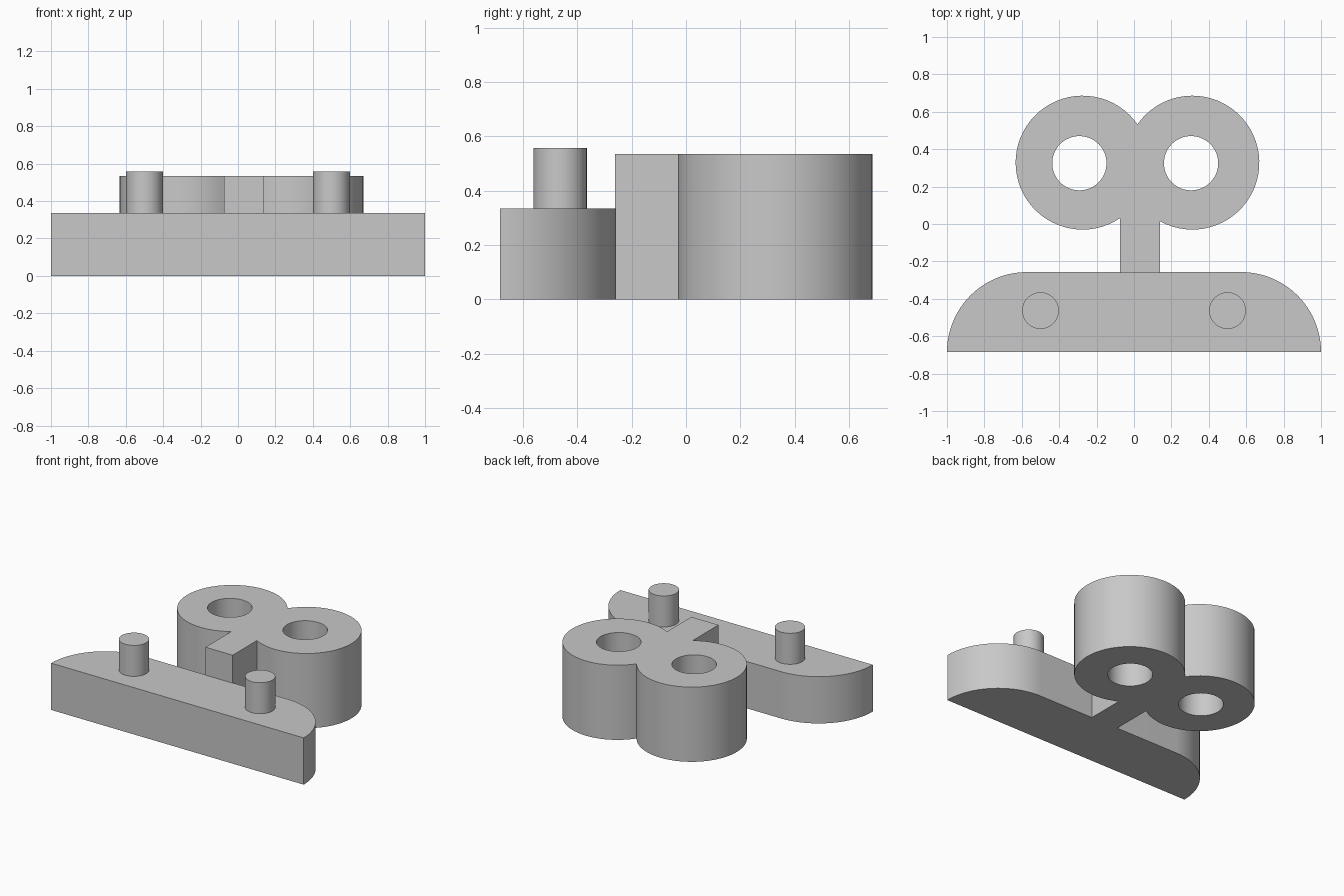
import bpy, bmesh
from math import acos, asin, cos, sin, pi, radians

cube = bpy.data.objects.get("Cube")
if cube:
    bpy.data.objects.remove(cube, do_unlink=True)

grey = bpy.data.materials.new("plain grey")
grey.use_nodes = True
colour = (0.58, 0.58, 0.58, 1)
grey.diffuse_color = colour
grey.node_tree.nodes["Principled BSDF"].inputs["Base Color"].default_value = colour


def arc(cx, cy, r, start, end, steps=48):
    return [(cx + r * cos(start + (end - start) * i / steps),
             cy + r * sin(start + (end - start) * i / steps))
            for i in range(steps + 1)]


def circle(cx, cy, r):
    return arc(cx, cy, r, 0, 2 * pi, 64)[:-1]


def prism(name, outlines, z0, z1):
    """Extrude closed outlines upward; inner outlines become holes."""
    curve = bpy.data.curves.new(name, "CURVE")
    curve.dimensions = "2D"
    curve.fill_mode = "BOTH"
    curve.extrude = (z1 - z0) / 2
    for points in outlines:
        spline = curve.splines.new("POLY")
        spline.points.add(len(points) - 1)
        for p, (x, y) in zip(spline.points, points):
            p.co = (x, y, 0, 1)
        spline.use_cyclic_u = True
    obj = bpy.data.objects.new(name, curve)
    bpy.context.collection.objects.link(obj)
    bpy.ops.object.select_all(action="DESELECT")
    obj.select_set(True)
    bpy.context.view_layer.objects.active = obj
    bpy.ops.object.convert(target="MESH")
    obj = bpy.context.object

    # Weld caps to walls and lift to height
    bm = bmesh.new()
    bm.from_mesh(obj.data)
    bmesh.ops.remove_doubles(bm, verts=bm.verts, dist=0.0001)
    bmesh.ops.translate(bm, verts=bm.verts, vec=(0, 0, (z0 + z1) / 2))
    bmesh.ops.recalc_face_normals(bm, faces=bm.faces)
    bm.to_mesh(obj.data)
    bm.free()
    obj.data.materials.clear()
    obj.data.materials.append(grey)
    bpy.ops.object.shade_smooth_by_angle(angle=radians(30))
    return obj


# Base plate with a straight front and rounded rear corners
front, back, corner = -0.685, -0.257, 0.428
base_top = 0.335
prism("base_plate", [
    arc(1 - corner, front, corner, 0, pi / 2, 32)
    + arc(corner - 1, front, corner, pi / 2, pi, 32)], 0, base_top)

# Pegs standing on the base
for side, x in (("left", 0.5), ("right", -0.5)):
    prism(side + "_peg", [circle(x, -0.463, 0.098)], base_top - 0.02, 0.557)

# Double-ring handle and stem as one outline with two holes
left_x, right_x, ring_y, r = 0.312, -0.275, 0.328, 0.358
stem_a, stem_b = -0.075, 0.14
notch = acos((left_x - right_x) / 2 / r)
right_ring = arc(right_x, ring_y, r, notch, 2 * pi - acos((stem_a - right_x) / r))
left_ring = arc(left_x, ring_y, r, pi + acos((left_x - stem_b) / r), 3 * pi - notch)
outline = right_ring + [(stem_a, back - 0.004), (stem_b, back - 0.004)] + left_ring[:-1]
prism("ring_handle", [outline,
                      circle(-0.292, 0.325, 0.145),
                      circle(0.305, 0.325, 0.145)], 0, 0.535)
